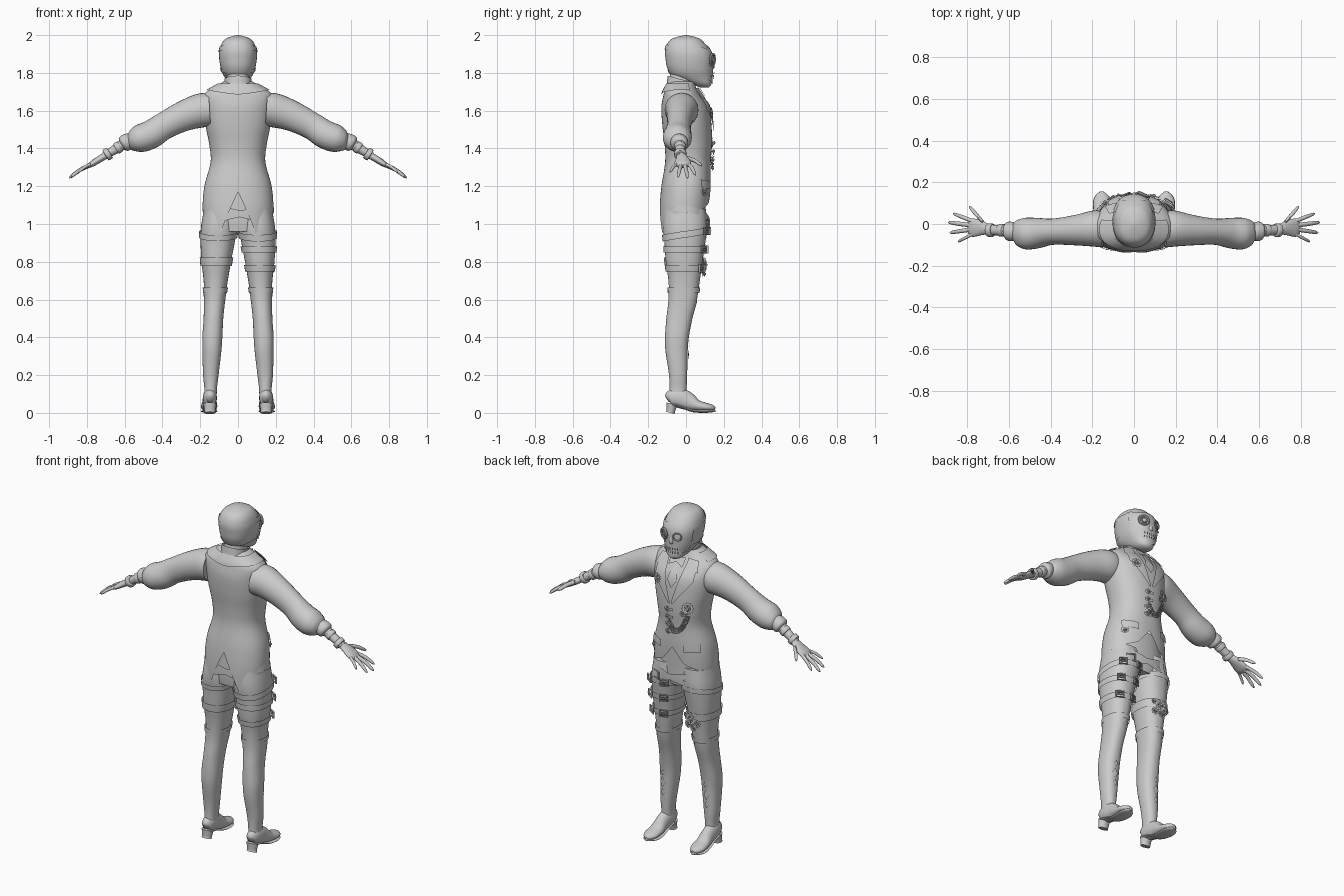
import bpy, bmesh, math
from math import sin, cos, pi
from mathutils import Vector, Matrix

if "Cube" in bpy.data.objects:
    bpy.data.objects.remove(bpy.data.objects["Cube"])

# ---------- helpers ----------
P = 2.25                                   # super-ellipse power of every section
FRONT = pi / 2                             # the face looks along +y

def finish(name, bm):
    bmesh.ops.remove_doubles(bm, verts=bm.verts, dist=1e-5)
    bmesh.ops.recalc_face_normals(bm, faces=bm.faces)
    me = bpy.data.meshes.new(name)
    bm.to_mesh(me)
    bm.free()
    ob = bpy.data.objects.new(name, me)
    bpy.context.collection.objects.link(ob)
    return ob

def skin(name, rings, closed=True, thick=0, cap=False):
    bm = bmesh.new()
    rows = [[bm.verts.new(p) for p in r] for r in rings]
    n = len(rows[0])
    for a, b in zip(rows, rows[1:]):
        for i in range(n if closed else n - 1):
            j = (i + 1) % n
            bm.faces.new((a[i], a[j], b[j], b[i]))
    if cap:
        bm.faces.new(rows[0])
        bm.faces.new(rows[-1])
    if thick:
        bmesh.ops.solidify(bm, geom=bm.faces[:], thickness=thick)
    return finish(name, bm)

def sample(rows, t):
    """Smooth interpolation of rows keyed by their first value."""
    t = min(max(t, rows[0][0]), rows[-1][0])
    k = next(i for i in range(len(rows) - 1) if t <= rows[i + 1][0])
    p, q = rows[k], rows[k + 1]
    o, r = rows[max(k - 1, 0)], rows[min(k + 2, len(rows) - 1)]
    h = q[0] - p[0]
    u = (t - p[0]) / h
    out = []
    for c in range(1, len(p)):
        m0 = (q[c] - o[c]) / (q[0] - o[0]) * h
        m1 = (r[c] - p[c]) / (r[0] - p[0]) * h
        out.append((2*u**3 - 3*u*u + 1)*p[c] + (u**3 - 2*u*u + u)*m0 + (3*u*u - 2*u**3)*q[c] + (u**3 - u*u)*m1)
    return out

def se(v):
    return math.copysign(abs(v) ** (2 / P), v)

def on(rows, z, a, off=0):
    cx, cy, rx, ry = sample(rows, z)
    return Vector((cx + (rx + off) * se(cos(a)), cy + (ry + off) * se(sin(a)), z))

def front(rows, x, z, off=0):
    cx, cy, rx, ry = sample(rows, z)
    k = min(abs(x - cx) / (rx + off), .995)
    return Vector((x, cy + (ry + off) * (1 - k ** P) ** (1 / P), z))

def wrap(name, rows, lo, hi, off=0, thick=0, a0=0, a1=2*pi, nu=48, nv=8, cap=False):
    f = lambda v, a: v(a) if callable(v) else v
    full = a1 - a0 > 6.28
    m = nu if full else nu + 1
    rings = []
    for j in range(nv + 1):
        rings.append([on(rows, f(lo, a) + (f(hi, a) - f(lo, a)) * j / nv, a, off)
                      for a in (a0 + (a1 - a0) * i / nu for i in range(m))])
    return skin(name, rings, full, thick, cap)

def band(name, rows, z, h, tilt=0, phase=0, off=.006, thick=.01):
    mid = lambda a: z + tilt * cos(a - phase)
    wrap(name, rows, lambda a: mid(a) - h/2, lambda a: mid(a) + h/2, off, thick, nv=3)

def panel(name, rows, A, B, off=.006, thick=.007, n=6):
    """Sheet between two (x, z) polylines, pressed on the front surface."""
    rings = []
    for (a, b), (a2, b2) in zip(zip(A, B), list(zip(A, B))[1:]):
        for k in range(n + 1):
            l, r = Vector(a).lerp(a2, k/n), Vector(b).lerp(b2, k/n)
            rings.append([front(rows, *l.lerp(r, i/n), off) for i in range(n + 1)])
    return skin(name, rings, False, thick)

def tube(name, secs, ref, n=24, steps=5):
    """Loft: secs = (x, y, z, radius along ref, radius across)."""
    keyed = [(i, *s) for i, s in enumerate(secs)]
    S = [sample(keyed, i/steps) for i in range((len(secs) - 1)*steps + 1)]
    rings, ref = [], Vector(ref)
    for i, s in enumerate(S):
        t = Vector(S[min(i+1, len(S)-1)][:3]) - Vector(S[max(i-1, 0)][:3])
        up = t.cross(ref).normalized()
        rings.append([Vector(s[:3]) + ref*s[3]*cos(2*pi*k/n) + up*s[4]*sin(2*pi*k/n) for k in range(n)])
    return skin(name, rings, cap=True)

def face_out(p, normal):
    return Matrix.Translation(p) @ Vector(normal).to_track_quat('Z', 'Y').to_matrix().to_4x4()

def gear(name, p, r, normal=(0, 1, 0), teeth=12):
    n = teeth * 4
    rad = lambda i: r if i % 4 < 2 else r * .8
    c = lambda q, i: (q*cos(2*pi*i/n), q*sin(2*pi*i/n), 0)
    ob = skin(name, [[c(r*.5, i) for i in range(n)], [c(rad(i), i) for i in range(n)]], thick=.009)
    bm = bmesh.new()
    bm.from_mesh(ob.data)
    bmesh.ops.create_cone(bm, cap_ends=True, segments=16, radius1=r*.28, radius2=r*.2, depth=.016)
    for k in range(4):
        bmesh.ops.create_cube(bm, size=1, matrix=Matrix.Rotation(k*pi/2, 4, 'Z') @ Matrix.Translation((r*.38, 0, 0)) @ Matrix.Diagonal((r*.4, r*.14, .007, 1)))
    bm.to_mesh(ob.data)
    bm.free()
    ob.matrix_world = face_out(p, normal)

def ring(name, p, R, r, normal, scale=(1, 1, 1), seg=24, turn=0):
    pts = [[((R + r*cos(v))*cos(u), (R + r*cos(v))*sin(u), r*sin(v)) for v in (2*pi*j/8 for j in range(8))]
           for u in (pi/4 + 2*pi*i/seg for i in range(seg + 1))]
    ob = skin(name, pts)
    ob.matrix_world = face_out(p, normal) @ Matrix.Rotation(turn, 4, 'Z') @ Matrix.Diagonal((*scale, 1))

# ---------- section tables: z, cx, cy, rx, ry ----------
torso = [(.94, 0, -.015, .172, .125), (1.08, 0, -.008, .187, .132), (1.2, 0, 0, .178, .13), (1.33, 0, .01, .145, .12),
         (1.42, 0, .012, .152, .125), (1.52, 0, .005, .172, .13), (1.62, 0, -.005, .184, .125), (1.68, 0, -.02, .185, .1),
         (1.705, 0, -.025, .162, .088), (1.73, 0, -.025, .12, .075), (1.755, 0, -.02, .075, .066)]
hips = [(.93, 0, -.008, .17, .105), (.98, 0, -.005, .184, .118), (1.06, 0, -.005, .182, .12), (1.2, 0, 0, .165, .118)]
neck = [(1.7, 0, -.03, .065, .065), (1.76, 0, -.022, .06, .066), (1.83, 0, -.01, .06, .068)]
head = [(1.722, 0, .098, .015, .02), (1.735, 0, .088, .042, .045), (1.78, 0, .035, .073, .1), (1.82, 0, .02, .09, .117),
        (1.88, 0, .014, .1, .123), (1.92, 0, .008, .098, .118), (1.96, 0, 0, .084, .096), (1.985, 0, 0, .058, .066), (2.0, 0, 0, .008, .008)]
legs = [(.06, .148, -.045, .033, .045), (.12, .145, -.042, .03, .042), (.2, .144, -.042, .038, .045), (.33, .138, -.05, .047, .056),
        (.4, .136, -.048, .05, .06), (.5, .13, -.035, .049, .066), (.6, .124, -.016, .054, .074), (.7, .118, -.01, .064, .083),
        (.8, .115, -.01, .078, .097), (.9, .108, -.006, .09, .108), (.98, .1, -.005, .096, .117), (1.08, .095, -.005, .085, .11)]

# ---------- waistcoat with split tails, hips, neck, head ----------
def hem(a):
    x = abs(se(cos(a))) * .185
    if sin(a) < 0:
        return 1.17 - 2.2*x if x < .1 else .95 + (x - .1)/.085*.11
    return 1.2 - 1.3*x if x < .07 else 1.11 - (x - .07)/.115*.05

wrap("waistcoat", torso, hem, 1.755, 0, .008, nu=96, nv=40)
wrap("hips", hips, .96, 1.2, -.012, cap=True)
wrap("neck", neck, 1.7, 1.83, cap=True)
wrap("head", head, 1.722, 2.0, cap=True, nv=36)
wrap("shirt_collar", neck, 1.72, lambda a: 1.765 - .02*sin(a), .012, .006)
wrap("back_collar", torso, lambda a: 1.685 + .025*abs(cos(a)), 1.745, .012, .01, -pi - .45, .45)
panel("shirt_front", torso, [(-.06, 1.72), (-.005, 1.48)], [(.06, 1.72), (.005, 1.48)], .002)
for s in (1, -1):
    panel("lapel", torso, [(.062*s, 1.715), (.05*s, 1.63), (.003*s, 1.47)], [(.125*s, 1.7), (.125*s, 1.61), (.012*s, 1.465)], .012, .009)
    panel("upper_lapel", torso, [(.06*s, 1.725), (.075*s, 1.665)], [(.12*s, 1.715), (.14*s, 1.66)], .018, .008)
    panel("pocket_flap", torso, [(.075*s, 1.225), (.075*s, 1.185)], [(.155*s, 1.235), (.157*s, 1.19)], .008, .008)
    panel("cravat_wing", torso, [(0, 1.715), (0, 1.695)], [(.05*s, 1.725), (.045*s, 1.675)], .02, .012)
panel("cravat_tail", torso, [(-.012, 1.7), (-.03, 1.6), (-.002, 1.56)], [(.012, 1.7), (.03, 1.6), (.002, 1.56)], .01, .009)
panel("front_seam", torso, [(-.004, 1.47), (-.004, 1.21)], [(.004, 1.47), (.004, 1.21)], .002, .005)

# ---------- chest gears, clasps and chains ----------
out = lambda x, z, d=.012: front(torso, x, z, d)
gear("chest_gear", out(.095, 1.59, .02), .03, (.3, 1, .1))
gear("chest_gear", out(-.1, 1.455), .036, (-.35, 1, .1))
gear("chest_gear", out(-.075, 1.42), .02, (-.3, 1, 0), 9)
for z in (1.43, 1.385, 1.34, 1.295):
    gear("clasp_gear", out(.02, z), .018, (.05, 1, 0), 8)
    panel("clasp_bar", torso, [(-.015, z + .008), (-.015, z - .008)], [(.04, z + .008), (.04, z - .008)], .01)
for sag, z0 in ((.1, 1.39), (.07, 1.34)):
    for i in range(20):
        t = i / 19
        z = z0 + .06*t - sag*4*t*(1 - t)
        ring("chain_link", out(.02 - .125*t, z), .006, .002, (0, 1, 0) if i % 2 else (0, .5, 1), seg=10)

# ---------- mask, goggle, straps ----------
wrap("face_mask", head, lambda a: 1.735 + .05*abs(cos(a))**1.5, lambda a: 1.925 + .02*abs(cos(2.5*(a - FRONT))),
     .006, .006, FRONT - 1.15, FRONT + 1.15, 32, 16)
band("upper_head_strap", head, 1.925, .026, -.012, FRONT, .004, .007)
band("lower_head_strap", head, 1.815, .018, .012, FRONT, .004, .007)
fh = lambda x, z, d=.012: front(head, x, z, d)
ring("goggle_rim", fh(.047, 1.872), .027, .007, (.45, 1, 0))
ring("goggle_inner", fh(.047, 1.872, .016), .015, .004, (.45, 1, 0))
ring("eye_socket", fh(-.042, 1.872), .022, .004, (-.4, 1, 0))
for k in (1, -1):
    panel("eye_cross", head, [(-.058, 1.872 + .016*k), (-.03, 1.872 - .016*k)], [(-.053, 1.872 + .02*k), (-.025, 1.872 - .012*k)], .012, .006)
tube("nose", [(0, .128, 1.875, .008, .006), (0, .138, 1.85, .011, .011), (0, .138, 1.83, .014, .012), (0, .128, 1.82, .006, .005)], (1, 0, 0), 12)
panel("mouth_slit", head, [(-.05, 1.79), (-.05, 1.782)], [(.05, 1.79), (.05, 1.782)], .012, .006)
for i in range(7):
    x = (i - 3) * .014
    panel("teeth_stitch", head, [(x - .003, 1.803), (x - .003, 1.768)], [(x + .003, 1.803), (x + .003, 1.768)], .014, .006, 3)
for s in (1, -1):
    panel("cheek_ridge", head, [(.025*s, 1.835), (.028*s, 1.825)], [(.075*s, 1.85), (.075*s, 1.838)], .012, .006)

# ---------- arms and hands ----------
for s in (1, -1):
    arm = lambda name, secs, n=28, ref=(0, 1, 0): tube(name, [(x*s, y, z, a, b) for x, y, z, a, b in secs], ref, n)
    az = lambda x: 1.43 - .63*(x - .595)
    arm("puffed_sleeve", [(.15, -.025, 1.605, .088, .088), (.2, -.022, 1.6, .086, .09), (.29, -.03, 1.57, .072, .08),
        (.39, -.037, 1.52, .063, .072), (.46, -.044, 1.475, .073, .075), (.52, -.046, 1.452, .076, .073),
        (.56, -.043, 1.44, .062, .055), (.58, -.038, 1.436, .04, .038)])
    arm("sleeve_cuff", [(.57, -.037, 1.44, .04, .04), (.585, -.036, 1.435, .046, .044), (.605, -.035, 1.424, .045, .043), (.615, -.034, 1.418, .032, .03)])
    arm("forearm", [(.6, -.033, az(.6), .03, .03), (.66, -.03, az(.66), .025, .024), (.71, -.025, az(.71), .026, .02)])
    for x, w in ((.635, .03), (.69, .032)):
        arm("wrist_band", [(x - .012, -.03, az(x - .012), w - .008, w - .008), (x - .009, -.03, az(x - .009), w, w),
            (x + .009, -.03, az(x + .009), w, w), (x + .012, -.03, az(x + .012), w - .008, w - .008)])
    arm("palm", [(.70, -.024, az(.70), .024, .018), (.735, -.018, az(.735), .036, .018), (.775, -.018, az(.775), .044, .015), (.795, -.018, az(.795), .03, .008)])
    # four fingers and a thumb: root (x, y) and tip (x, y)
    for rx, ry, tx, ty, r in ((.775, .014, .868, .05, .0105), (.785, -.006, .893, .008, .011), (.782, -.026, .885, -.042, .0105),
                              (.77, -.046, .845, -.085, .009), (.725, .008, .79, .083, .012)):
        pt = lambda t, q: (rx + (tx - rx)*t, ry + (ty - ry)*t, az(rx + (tx - rx)*t) + .008*sin(pi*t), q, q)
        arm("finger", [pt(0, r), pt(.5, r*.95), pt(.88, r*.75), pt(1, r*.2)], 12)

# ---------- legs, boots ----------
for s in (1, -1):
    leg = [(z, cx*s, cy, rx, ry) for z, cx, cy, rx, ry in legs]
    wrap("leg", leg, .06, 1.08, cap=True, nu=40, nv=50)
    band("boot_top", leg, .65, .028, 0, 0, .007, .01)
    wrap("boot_shaft", leg, .1, lambda a: .64 - .05*max(0, sin(a))**6, .003, .004, nv=30)
    foot = [(-.1, .07, .008, .012), (-.085, .078, .03, .04), (-.04, .08, .037, .052), (.01, .062, .037, .048), (.06, .039, .042, .03),
            (.11, .03, .042, .022), (.14, .026, .028, .017), (.155, .024, .008, .007)]
    tube("boot_foot", [((.147 + .03*(y + .1))*s, y, z, a, b) for y, z, a, b in foot], (1, 0, 0), 28)
    sole = [(-.1, .045, .015), (-.08, .045, .034), (-.03, .036, .033), (.03, .013, .037), (.09, .008, .045), (.13, .01, .036), (.155, .014, .01)]
    tube("boot_sole", [((.147 + .03*(y + .1))*s, y, z, a, .008) for y, z, a in sole], (1, 0, 0), 16)
    tube("boot_heel", [(.149*s, -.083, 0, .03, .023), (.149*s, -.08, .012, .029, .023), (.148*s, -.074, .05, .035, .03)], (1, 0, 0), 20)
    # diamond ornaments on the shin
    for z, w in ((.37, .012), (.31, .019), (.25, .013)):
        x = (.145 if z < .35 else .14)*s
        panel("shin_diamond", leg, [(x, z + 1.7*w), (x - w, z), (x, z - 1.7*w)], [(x + .0005, z + 1.7*w), (x + w, z), (x + .0005, z - 1.7*w)], .01, .007, 4)
    # thigh straps: three buckled bands on one leg, one wide geared band on the other
    for z, h, tilt in (((.945, .035, .02), (.865, .034, 0), (.765, .034, 0)) if s > 0 else ((.8, .046, 0), (.945, .03, .02))):
        band("thigh_strap", leg, z, h, tilt, FRONT, .008, .012)
        if s > 0:
            for a in (1.0, 1.9):
                zz = z + tilt*cos(a - FRONT)
                ring("strap_buckle", on(leg, zz, a, .016), .03, .005, (cos(a), sin(a), 0), (1, .85, 1), 4)
                ring("buckle_pin", on(leg, zz, a, .02), .012, .004, (cos(a), sin(a), 0), (1.4, .5, 1), 8)
    if s < 0:
        for x, z, r in ((-.1, .785, .036), (-.14, .765, .026), (-.075, .745, .024), (-.115, .735, .022), (-.065, .8, .018)):
            gear("thigh_gear", front(leg, x, z, .02), r, ((x + .115)*6, 1, 0), 10)
    # garter strip down the thigh
    panel("garter", leg, [(.105*s, 1.04), (.112*s, .66)], [(.118*s, 1.04), (.124*s, .66)], .004, .006, 10)

# ---------- crossed hip belts ----------
band("hip_belt", hips, 1.035, .036, -.055, .4, .006, .01)
band("hip_belt", hips, 1.03, .034, .055, -.4, .01, .01)
ring("belt_buckle", on(hips, 1.0, 1.0, .016), .034, .005, (.6, 1, 0), (1, .85, 1), 4)
gear("belt_gear", on(torso, 1.17, .75, .01), .024, (.8, .8, 0), 10)

# ---------- shading ----------
bpy.ops.object.select_all(action='SELECT')
bpy.context.view_layer.objects.active = bpy.context.collection.objects[0]
bpy.ops.object.shade_smooth_by_angle(angle=math.radians(40))
